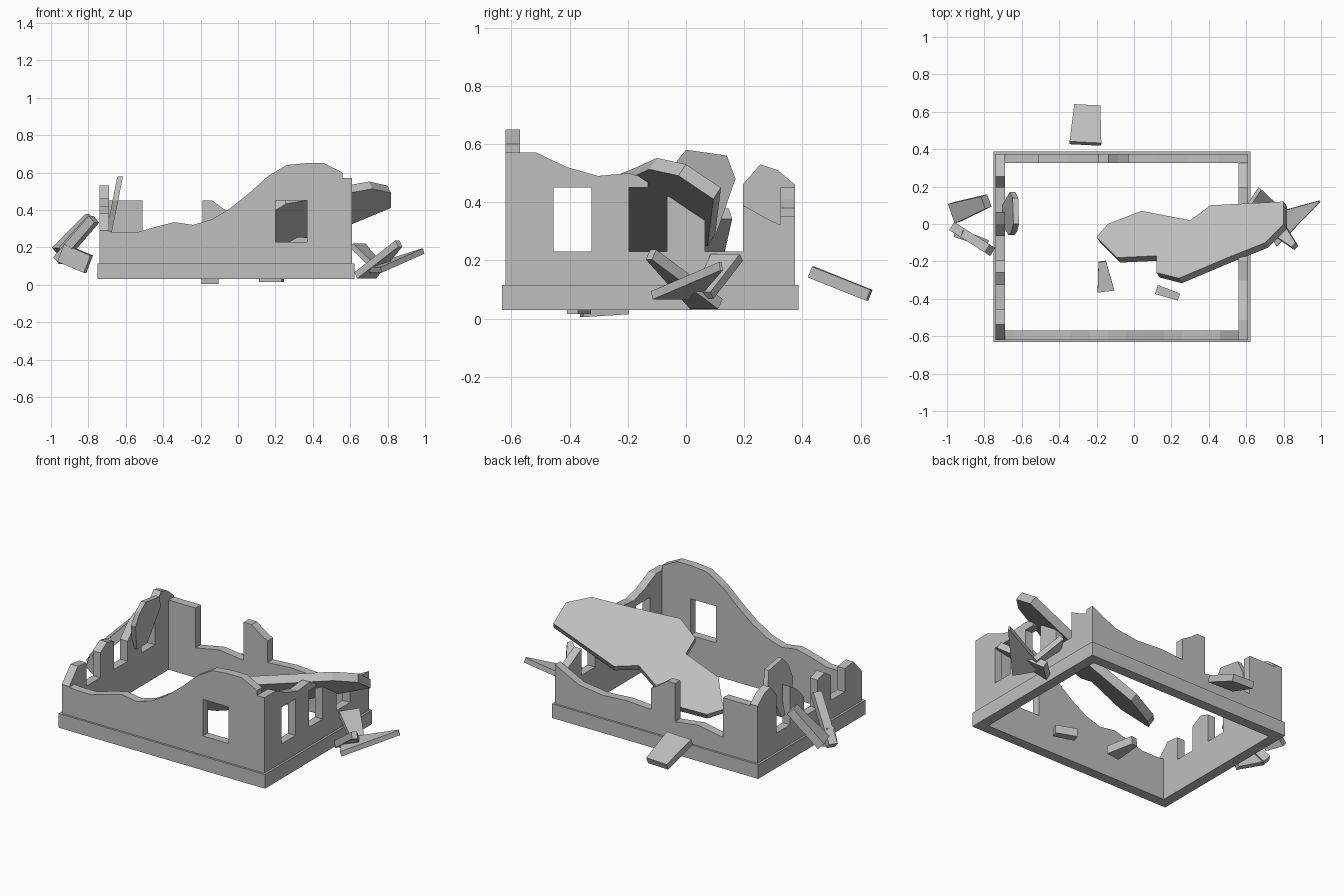
import bpy, bmesh
from mathutils import Vector

cube = bpy.data.objects.get("Cube")
if cube:
    bpy.data.objects.remove(cube, do_unlink=True)

GREY = (.52, .52, .52, 1)
stone = bpy.data.materials.new("grey_stone")
stone.use_nodes = True
stone.diffuse_color = GREY
stone.node_tree.nodes["Principled BSDF"].inputs["Base Color"].default_value = GREY

# Shared dimensions: outer wall faces, wall thickness and window heights
LEFT, RIGHT, FRONT, BACK = -.74, .61, -.62, .375
THICK, BASE, PLINTH, SILL, HEAD = .05, .03, .085, .23, .45
PLINTH_LIP = .012
WINDOW_WIDTH, WINDOW_STEP = .13, .26
FIRST_WINDOW = -.455
WINDOWS = [(FIRST_WINDOW + i * WINDOW_STEP,
            FIRST_WINDOW + i * WINDOW_STEP + WINDOW_WIDTH) for i in range(3)]


def solid(name, loops, offset):
    """Fill an outline (with optional holes) and push it out by an offset."""
    bm = bmesh.new()
    edges = []
    for loop in loops:
        verts = [bm.verts.new(p) for p in loop]
        edges += [bm.edges.new((v, verts[i - 1])) for i, v in enumerate(verts)]
    bmesh.ops.triangle_fill(bm, edges=edges, use_beauty=True,
                            normal=Vector(offset).normalized())
    result = bmesh.ops.extrude_face_region(bm, geom=bm.faces[:])
    moved = [g for g in result["geom"] if isinstance(g, bmesh.types.BMVert)]
    bmesh.ops.translate(bm, verts=moved, vec=offset)
    bmesh.ops.recalc_face_normals(bm, faces=bm.faces[:])
    mesh = bpy.data.meshes.new(name)
    bm.to_mesh(mesh)
    bm.free()
    mesh.materials.append(stone)
    obj = bpy.data.objects.new(name, mesh)
    bpy.context.collection.objects.link(obj)


def rect(a0, a1, b0, b1):
    return [(a0, b0), (a1, b0), (a1, b1), (a0, b1)]


def ragged_wall(name, axis, position, start, sections, holes=(), bottom=BASE):
    """Wall of side-by-side sections, each with evenly spaced top heights."""
    outline = [(start, bottom)]
    for end, tops in sections:
        step = (end - start) / (len(tops) - 1)
        outline += [(start + i * step, top) for i, top in enumerate(tops)]
        start = end
    outline.append((start, bottom))
    loops = [outline, *holes]
    if axis == "x":
        lifted = [[(a, position, z) for a, z in loop] for loop in loops]
        solid(name, lifted, (0, THICK, 0))
    else:
        lifted = [[(position, a, z) for a, z in loop] for loop in loops]
        solid(name, lifted, (THICK, 0, 0))


def splinter(name, start, end, start_width, end_width, thick):
    """Flat tapering piece of debris lying along a line."""
    start, end = Vector(start), Vector(end)
    along = (end - start).normalized()
    side = along.cross(Vector((0, 0, 1))).normalized()
    down = along.cross(side) * thick
    half_start, half_end = side * start_width / 2, side * end_width / 2
    corners = [start - half_start, start + half_start,
               end + half_end, end - half_end]
    solid(name, [[c - down / 2 for c in corners]], down)


# Foundation ring
outer = rect(LEFT - PLINTH_LIP, RIGHT + PLINTH_LIP,
             FRONT - PLINTH_LIP, BACK + PLINTH_LIP)
inner = rect(LEFT + THICK, RIGHT - THICK, FRONT + THICK, BACK - THICK)
solid("foundation", [[(x, y, BASE) for x, y in loop] for loop in (outer, inner)],
      (0, 0, PLINTH))

# Front wall with one window under the surviving gable
ragged_wall("front_wall", "x", FRONT, LEFT,
            [(RIGHT - THICK, (.29, .28, .28, .31, .335, .32, .35,
                              .41, .49, .58, .64, .65, .65, .6))],
            [rect(.2, .37, SILL, HEAD)])

# Right-hand wall: one whole window, two open ones
first, second, third = WINDOWS
ragged_wall("window_wall", "y", RIGHT - THICK, FRONT,
            [(second[0], (.57, .57, .52, .49, .5)),
             (second[1], (SILL, SILL)),
             (third[0], (.42, .42, .34)),
             (third[1], (SILL, SILL)),
             (BACK, (.39, .34, .3))],
            [rect(*first, SILL, HEAD)])
ragged_wall("broken_lintel", "y", RIGHT - THICK, second[0],
            [(second[0] + WINDOW_WIDTH / 2, (.5, .48))], bottom=HEAD)

# Opposite wall reduced to piers
ragged_wall("pier_wall", "y", LEFT, FRONT,
            [(first[0], (.29, .38, .37)),
             (first[1], (SILL, SILL)),
             (second[0], (.38, .42, .4)),
             (second[1], (SILL, SILL)),
             (third[0], (.35, .42, .46)),
             (third[1], (SILL, SILL)),
             (BACK, (.46, .53, .51, .46))])

# Back wall with a corner panel, a gap and a spike
ragged_wall("back_wall", "x", BACK - THICK, LEFT,
            [(-.51, (HEAD, HEAD)),
             (-.19, (.21, .24, .22)),
             (-.03, (HEAD, HEAD, .41, .38)),
             (RIGHT, (.25, .26, .25, .27, .35))])

# Fallen roof slab, laid on a tilted plane
slab_plan = [(-.2, -.07), (-.14, 0), (.04, .07), (.3, .02), (.41, .1),
             (.8, .12), (.8, 0), (.7, -.1), (.5, -.18),
             (.24, -.29), (.12, -.26), (.12, -.17), (-.09, -.18)]
solid("fallen_slab",
      [[(x, y, .17 + .45 * x - .67 * y) for x, y in slab_plan]],
      Vector((.45, -.67, -1)).normalized() * THICK)

# Leaning wall fragment
fragment = [(0, .28), (.1, .28), (.17, .48), (.14, .56),
            (0, .58), (-.04, .53), (-.06, .45)]
solid("leaning_fragment",
      [[(LEFT + THICK / 2 + (z - SILL) / 5, y, z) for y, z in fragment]],
      (.03, 0, 0))

# Rubble behind the house and on the floor
splinter("back_block", (-.26, .43, .16), (-.25, .63, .08), .17, .14, .04)
splinter("floor_chunk_large", (-.17, -.2, .04), (-.15, -.36, .03), .04, .09, .05)
splinter("floor_chunk_small", (.12, -.35, .04), (.24, -.39, .04), .05, .04, .05)

# Broken planks propped beside the pier wall
splinter("prop_plank_back", (-.96, .06, .18), (-.79, .12, .36), .11, .07, .05)
splinter("prop_plank_front", (-.96, -.02, .13), (-.77, -.14, .35), .05, .05, .05)
splinter("prop_chunk", (-.94, -.05, .17), (-.8, -.1, .11), .05, .04, .1)

# Sharp shards beside the window wall
splinter("shard_flat", (.72, -.04, .08), (.99, .12, .18), .18, .01, .03)
splinter("shard_upright", (.68, .07, .05), (.86, -.12, .22), .14, .03, .04)
splinter("shard_leaning", (.64, .14, .21), (.76, .06, .08), .12, .07, .03)
